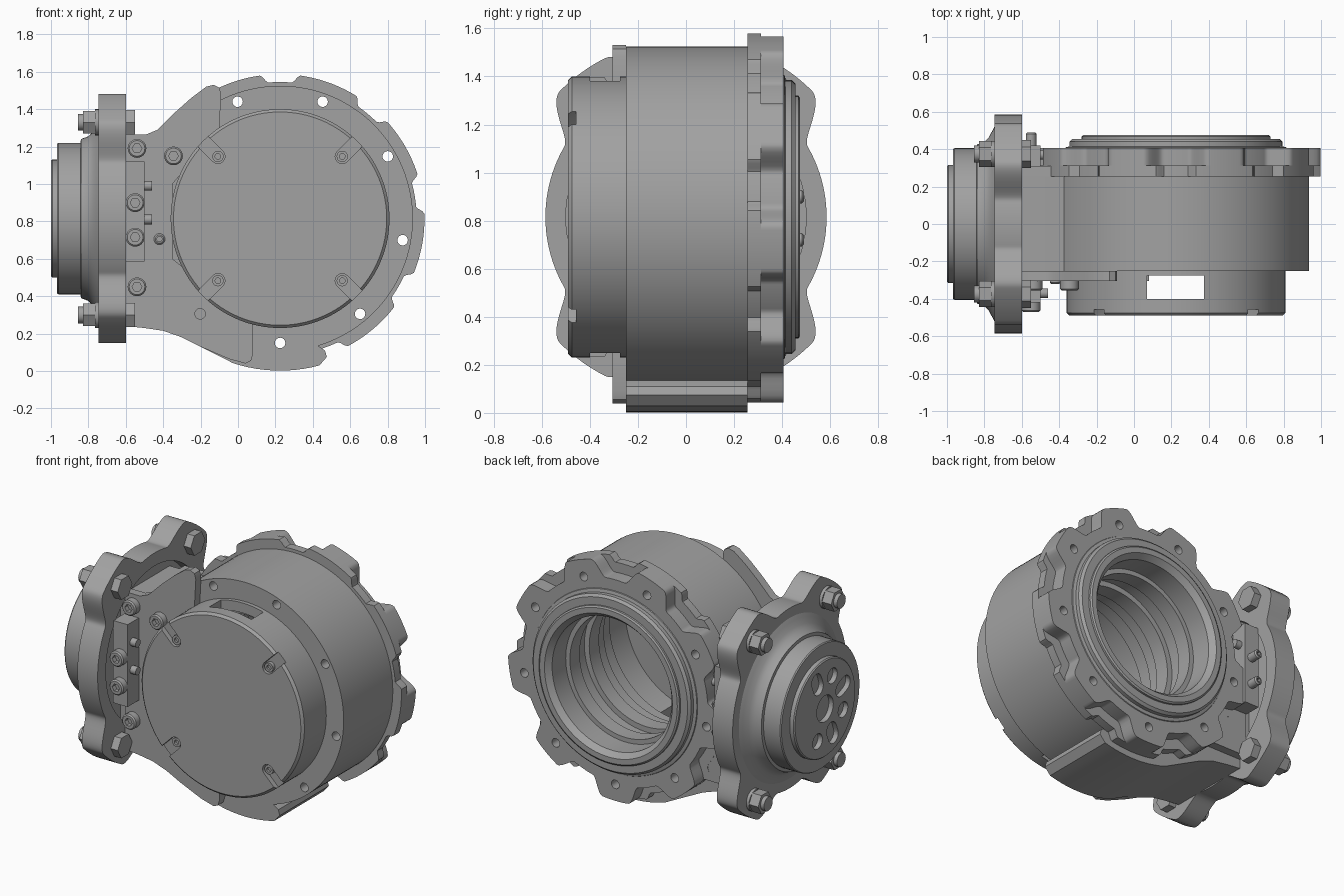
import bpy, bmesh
from math import sin, cos, pi, radians, hypot

if "Cube" in bpy.data.objects:
    bpy.data.objects.remove(bpy.data.objects["Cube"])

CX, CZ = 0.225, 0.815      # axis of the main drum
metal = bpy.data.materials.new("plain grey metal")
metal.use_nodes = True
grey = (0.36, 0.36, 0.36, 1)
metal.diffuse_color = grey
metal.node_tree.nodes["Principled BSDF"].inputs["Base Color"].default_value = grey
parts = []


def place(axis, u, v, t):
    return (u, t, v) if axis == 'y' else (t, u, v)


def finish(name, bm):
    bmesh.ops.remove_doubles(bm, verts=bm.verts, dist=1e-5)
    bmesh.ops.recalc_face_normals(bm, faces=bm.faces)
    me = bpy.data.meshes.new(name)
    bm.to_mesh(me)
    bm.free()
    me.materials.append(metal)
    ob = bpy.data.objects.new(name, me)
    bpy.context.collection.objects.link(ob)
    parts.append(ob)
    return ob


def prism(name, outline, t0, t1, axis='y'):
    """Extrude an outline along an axis."""
    bm = bmesh.new()
    a, b = ([bm.verts.new(place(axis, u, v, t)) for u, v in outline] for t in (t0, t1))
    n = len(a)
    bm.faces.new(a)
    bm.faces.new(b[::-1])
    for i in range(n):
        j = (i + 1) % n
        bm.faces.new((a[i], b[i], b[j], a[j]))
    return finish(name, bm)


def lathe(name, profile, axis='y', cu=CX, cv=CZ, n=96):
    """Turn a closed (radius, position) profile about an axis."""
    bm = bmesh.new()
    rings = [[bm.verts.new(place(axis, cu + r * cos(2 * pi * k / n), cv + r * sin(2 * pi * k / n), t))
              for r, t in profile] for k in range(n)]
    m = len(profile)
    for k in range(n):
        p, q = rings[k], rings[(k + 1) % n]
        for i in range(m):
            j = (i + 1) % m
            if profile[i][0] == 0 and profile[j][0] == 0:
                continue
            if profile[i][0] == 0:
                bm.faces.new((p[i], p[j], q[j]))
            elif profile[j][0] == 0:
                bm.faces.new((p[i], p[j], q[i]))
            else:
                bm.faces.new((p[i], p[j], q[j], q[i]))
    return finish(name, bm)


def circle(u, v, r, n=24):
    return [(u + r * cos(2 * pi * k / n), v + r * sin(2 * pi * k / n)) for k in range(n)]


def capsule(u, v, ang, r0, r1, w):
    """Rounded slot along a radial direction."""
    pts = []
    for r, start in ((r1, -pi / 2), (r0, pi / 2)):
        for k in range(9):
            a = ang + start + pi * k / 8
            pts.append((u + r * cos(ang) + w * cos(a), v + r * sin(ang) + w * sin(a)))
    return pts


def polar(radius, cu, cv, n=360):
    return [(cu + radius(k * 360 / n) * cos(2 * pi * k / n), cv + radius(k * 360 / n) * sin(2 * pi * k / n))
            for k in range(n)]


def cut(ob, *cutters):
    for c in cutters:
        mod = ob.modifiers.new("cut", 'BOOLEAN')
        mod.operation, mod.solver, mod.object = 'DIFFERENCE', 'EXACT', c
        bpy.context.view_layer.objects.active = ob
        bpy.ops.object.modifier_apply(modifier=mod.name)
        parts.remove(c)
        bpy.data.objects.remove(c)


def ramp(d, flat, end, high, low):
    f = min(max((d - flat) / (end - flat), 0), 1)
    f = f * f * (3 - 2 * f)
    return high + (low - high) * f


def bolt_hole(k, r=0.028):
    a = radians(-90 + 40 * k)
    return prism("hole_cutter", circle(CX + 0.665 * cos(a), CZ + 0.665 * sin(a), r), -0.6, 0.6)


# Main drum shell
drum = lathe("drum", [(0.71, -0.25), (0.71, 0.255), (0.5, 0.255), (0.5, -0.25)], n=128)
cut(drum, *[bolt_hole(k) for k in range(7)])

# Front cap with windows and screw slots
cap = lathe("front_cap", [(0, -0.49), (0.57, -0.49), (0.585, -0.475), (0.585, -0.25),
                          (0.52, -0.25), (0.52, -0.44), (0, -0.44)], n=128)
cut(cap, prism("window_cutter", [(0.07, -1), (0.375, -1), (0.375, 3), (0.07, 3)], -0.4, -0.275))
for k in range(4):
    a = radians(45 + 90 * k)
    cut(cap, prism("slot_cutter", capsule(CX, CZ, a, 0.47, 0.68, 0.038), -0.6, -0.457))
    lathe("cap_screw", [(0.03, -0.45), (0.03, -0.48), (0.015, -0.48), (0.015, -0.465), (0, -0.465), (0, -0.45)],
          cu=CX + 0.47 * cos(a), cv=CZ + 0.47 * sin(a), n=20)


# Lobed back flange in two layers
def lobe(flat, end, low):
    return lambda deg: ramp(abs((deg + 90 + 20) % 40 - 20), flat, end, 0.772, low)


for name, shape, y0, y1 in (("back_flange_inner", lobe(12, 15, 0.73), 0.255, 0.312),
                            ("back_flange_outer", lobe(7, 14, 0.665), 0.312, 0.405)):
    layer = prism(name, polar(shape, CX, CZ), y0, y1)
    cut(layer, prism("bore_cutter", circle(CX, CZ, 0.5, 96), -1, 1), *[bolt_hole(k) for k in range(9)])

# Stepped bearing ring in the back opening
lathe("bearing_ring", [(0.6, 0.39), (0.59, 0.41), (0.57, 0.415), (0.57, 0.44), (0.555, 0.455), (0.505, 0.455),
                       (0.505, 0.468), (0.495, 0.475), (0.46, 0.475), (0.43, 0.44), (0.43, 0.3), (0.4, 0.3),
                       (0.4, 0.2), (0.45, 0.18), (0.45, 0.08), (0.415, 0.08), (0.415, -0.02), (0.45, -0.02),
                       (0.45, -0.12), (0.52, -0.12), (0.52, 0.39)])

# Neck and curved lower skirt
skirt = [(CX + 0.813 * cos(radians(a)), CZ + 0.813 * sin(radians(a))) for a in range(252, 287, 3)]
lower = [(-0.6, 0.24), (-0.5, 0.23), (-0.4, 0.215), (-0.3, 0.18), (-0.2, 0.13)]
body = prism("neck_and_skirt", [(-0.69, 0.26)] + lower + skirt +
             [(0.475, 0.075), (0.465, 0.11), (0.42, 0.14), (0.3, 0.2), (0, 0.23), (-0.25, 0.45), (-0.35, 0.815),
              (-0.25, 1.18), (-0.4, 1.2), (-0.69, 1.2)], -0.25, 0.255)
cut(body, prism("bore_cutter", circle(CX, CZ, 0.6, 96), -1, 1), bolt_hole(0), bolt_hole(8))

# Front mounting plate
plate = prism("front_plate", [(-0.6, 0.24)] + lower[1:] + [(-0.05, 0.065), (0.04, 0.04), (0.07, 0.055), (0.08, 0.09),
              (0.08, 0.25), (-0.35, 0.6), (-0.35, 1.0), (-0.1, 1.3), (-0.09, 1.48), (-0.1, 1.515),
              (-0.13, 1.53), (-0.17, 1.52), (-0.25, 1.46), (-0.34, 1.38), (-0.43, 1.29), (-0.49, 1.265),
              (-0.6, 1.265)], -0.305, -0.25)
cut(plate, prism("bore_cutter", circle(CX, CZ, 0.583, 96), -1, 1), bolt_hole(8))

# Back mounting plate
back_plate = prism("back_plate", [(-0.6, 0.3), (-0.35, 0.3), (-0.3, 0.815), (-0.35, 1.2), (-0.6, 1.2)], 0.25, 0.31)
cut(back_plate, prism("bore_cutter", circle(CX, CZ, 0.6, 96), -1, 1))


# Socket screw pointing along y
def screw(x, z, y, side, r=0.05, h=0.05):
    s = lathe("socket_screw", [(0, y), (r, y), (r, y + side * (h - 0.008)), (r - 0.008, y + side * h),
                               (0, y + side * h)], cu=x, cv=z, n=24)
    cut(s, prism("socket_cutter", circle(x, z, r * 0.52, 6), y + side * h * 0.4, y + side * (h + 0.1)))


for x, z, y in ((-0.54, 1.19, -0.305), (-0.54, 0.45, -0.305), (-0.55, 0.9, -0.42),
                (-0.55, 0.715, -0.42), (-0.345, 1.15, -0.305)):
    screw(x, z, y, -1)
screw(-0.42, 0.705, -0.305, -1, 0.03, 0.015)

# Clamp bars with side pins on front and back
for side, name in ((-1, "front"), (1, "back")):
    y0, y1 = sorted((side * 0.3, side * 0.42))
    prism(name + "_clamp_bar", [(-0.605, 0.585), (-0.5, 0.585), (-0.5, 1.12), (-0.605, 1.12)], y0, y1)
    for z in (0.99, 0.81):
        prism(name + "_bar_pin", circle(side * 0.37, z, 0.026), -0.51, -0.46, 'x')
for z in (0.9, 0.72):
    screw(-0.55, z, 0.42, 1, 0.028, 0.07)


# Side flange with four ears
def ear(deg):
    d = min(abs((deg - c + 180) % 360 - 180) for c in (54, 126, 234, 306))
    return ramp(d, 9, 24, 0.742, 0.585)


flange = prism("side_flange", polar(ear, 0, CZ), -0.745, -0.6, 'x')
cut(flange, prism("pocket_cutter", circle(0, CZ, 0.5, 96), -0.67, -0.5, 'x'))

# Hub with flared base and drilled end disc
lathe("side_hub", [(0, -0.74), (0.53, -0.74), (0.5, -0.757), (0.465, -0.775), (0.44, -0.8), (0.425, -0.84),
                   (0.405, -0.842), (0.405, -0.96), (0.4, -0.967), (0, -0.967)], 'x', 0)
disc = lathe("end_disc", [(0, -0.93), (0.315, -0.93), (0.315, -0.993), (0.308, -1), (0, -1)], 'x', 0)
cut(disc, prism("hole_cutter", circle(0, CZ, 0.085, 32), -1.1, -0.968, 'x'))
for k in range(8):
    a = radians(45 * k + 22.5)
    stretch = 0.025 if k % 2 else 0
    cut(disc, prism("hole_cutter", capsule(0, CZ, a, 0.2 - stretch, 0.2 + stretch, 0.05), -1.1, -0.968, 'x'))

# Nuts, studs and hex heads through the ears
for y in (-0.375, 0.375):
    for z in (CZ - 0.515, CZ + 0.515):
        prism("flange_washer", circle(y, z, 0.07), -0.765, -0.74, 'x')
        prism("flange_nut", circle(y, z, 0.07, 6), -0.83, -0.765, 'x')
        prism("flange_stud", circle(y, z, 0.045), -0.855, -0.75, 'x')
        prism("flange_bolt_head", circle(y, z, 0.075, 6), -0.605, -0.55, 'x')

# Smooth shading with sharp edges kept
bpy.ops.object.select_all(action='DESELECT')
for ob in parts:
    ob.select_set(True)
bpy.context.view_layer.objects.active = parts[0]
bpy.ops.object.shade_smooth_by_angle(angle=radians(30))
